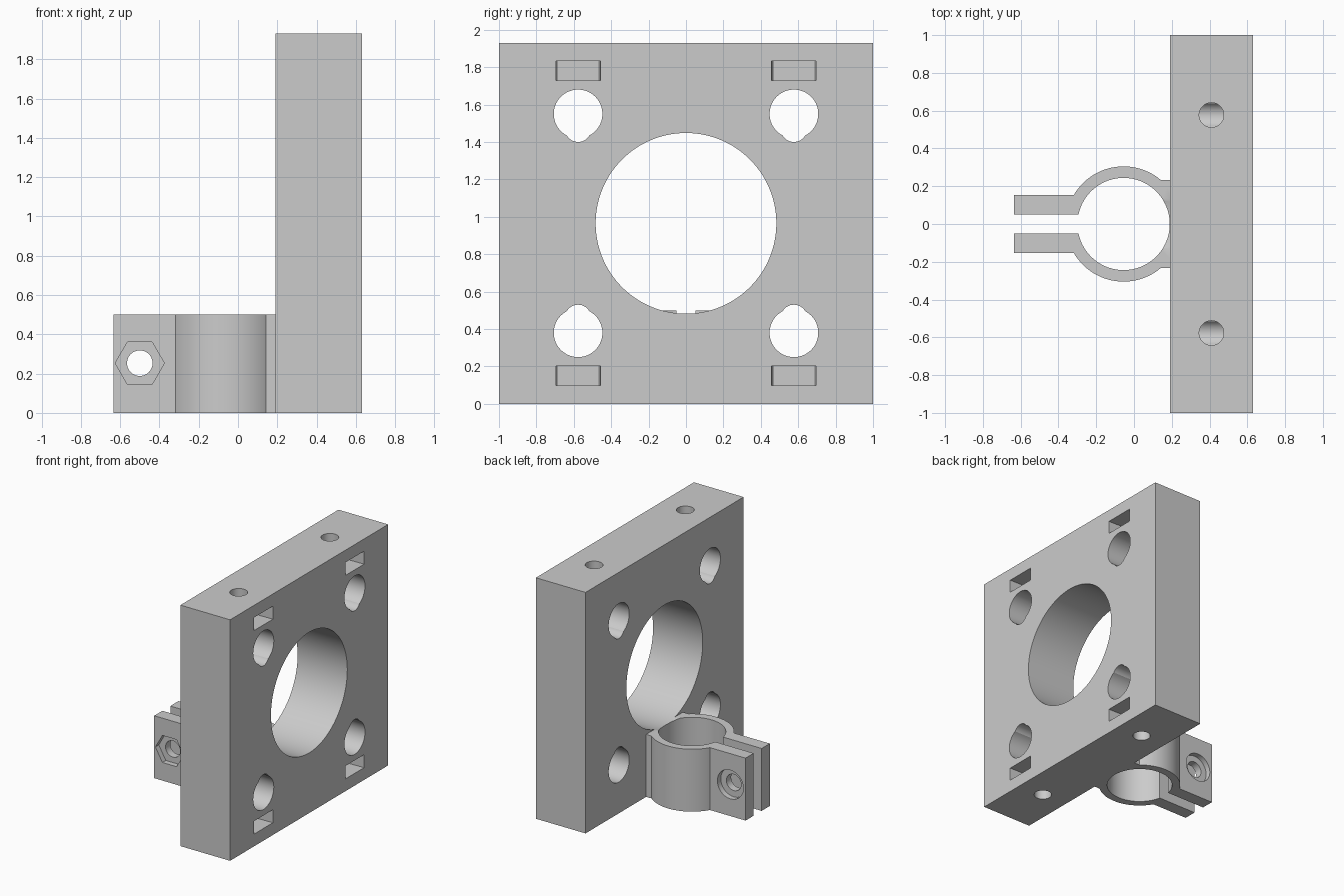
import bpy
import math

if "Cube" in bpy.data.objects:
    bpy.data.objects.remove(bpy.data.objects["Cube"], do_unlink=True)

grey = bpy.data.materials.new("plain_grey")
grey.use_nodes = True
COLOUR = (0.6, 0.6, 0.6, 1)
grey.diffuse_color = COLOUR
grey.node_tree.nodes["Principled BSDF"].inputs["Base Color"].default_value = COLOUR


def box(name, x, y, z):
    """Box from (low, high) pairs along each axis."""
    spans = (x, y, z)
    bpy.ops.mesh.primitive_cube_add(size=1, location=[(a + b) / 2 for a, b in spans])
    ob = bpy.context.object
    ob.name = name
    for v in ob.data.vertices:
        for i, (a, b) in enumerate(spans):
            v.co[i] *= b - a
    return ob


def rod(name, axis, centre, radius, length, sides=96):
    """Prism or cylinder along the named axis."""
    turn = {"x": (0, math.pi / 2, 0), "y": (math.pi / 2, 0, 0), "z": (0, 0, 0)}[axis]
    bpy.ops.mesh.primitive_cylinder_add(vertices=sides, radius=radius, depth=length,
                                        location=centre, rotation=turn)
    bpy.context.object.name = name
    return bpy.context.object


def combine(target, tool, operation="DIFFERENCE"):
    """Apply a boolean and discard the tool object."""
    tool.hide_render = True
    mod = target.modifiers.new("combine", "BOOLEAN")
    mod.operation, mod.object, mod.solver = operation, tool, "EXACT"
    bpy.ops.object.select_all(action="DESELECT")
    bpy.context.view_layer.objects.active = target
    target.select_set(True)
    bpy.ops.object.modifier_apply(modifier=mod.name)
    bpy.data.objects.remove(tool, do_unlink=True)


def finish(ob):
    ob.data.materials.clear()
    ob.data.materials.append(grey)
    bpy.ops.object.select_all(action="DESELECT")
    bpy.context.view_layer.objects.active = ob
    ob.select_set(True)
    bpy.ops.object.shade_smooth_by_angle(angle=math.radians(25))


HEIGHT, MID = 1.93, 0.965
FACE, BACK = 0.19, 0.63
HOLE_Y, SCREW_X = 0.577, 0.41

# Mounting plate with its large bore
plate = box("mounting_plate", (FACE, BACK), (-1, 1), (0, HEIGHT))
combine(plate, rod("bore", "x", (0.4, 0, MID), 0.483, 1, 128))

for side in (-1, 1):
    for up in (-1, 1):
        y = side * HOLE_Y
        # Rod hole with a small rounded relief towards the middle
        combine(plate, rod("rod_hole", "x", (0.4, y, MID + up * 0.585), 0.13, 1))
        combine(plate, rod("relief", "x", (0.4, y, MID + up * 0.505), 0.07, 1, 48))
        # Set screw hole from the edge into the rod hole
        combine(plate, rod("screw_hole", "z", (SCREW_X, y, MID + up * 0.83), 0.065, 0.5, 48))
        # Nut slot, slightly narrower at its inner end
        z = MID + up * 0.815
        slot = box("nut_slot", (0.3, BACK + 0.02), (y - 0.12, y + 0.12), (z - 0.052, z + 0.052))
        for v in slot.data.vertices:
            if v.co.x < 0:
                v.co.y *= 0.91
        combine(plate, slot)
finish(plate)

# Split ring clamp with two ears and a root against the plate
RING_X, TOP = -0.055, 0.5
clamp = rod("split_clamp", "z", (RING_X, 0, TOP / 2), 0.305, TOP, 128)
combine(clamp, box("ears", (-0.635, RING_X), (-0.153, 0.153), (0, TOP)), "UNION")
combine(clamp, box("root", (RING_X, FACE), (-0.233, 0.233), (0, TOP)), "UNION")
combine(clamp, box("trim", (FACE, 0.5), (-1, 1), (-1, 1)))
combine(clamp, rod("clamp_bore", "z", (RING_X, 0, TOP / 2), 0.244, 1, 128))
combine(clamp, box("gap", (-1, RING_X), (-0.05, 0.05), (-1, 1)))
combine(clamp, rod("bore_clearance", "x", (0.6, 0, MID), 0.483, 0.96, 128))

# Clamp bolt hole, hexagonal nut pocket and round head pocket
BOLT = (-0.5, 0.253)
combine(clamp, rod("bolt_hole", "y", (BOLT[0], 0, BOLT[1]), 0.065, 1, 48))
hexagon = rod("nut_pocket", "y", (BOLT[0], -0.16, BOLT[1]), 0.125, 0.1, 6)
hexagon.rotation_euler = (math.pi / 2, math.pi / 6, 0)
combine(clamp, hexagon)
combine(clamp, rod("head_pocket", "y", (BOLT[0], 0.16, BOLT[1]), 0.115, 0.1, 64))
finish(clamp)
